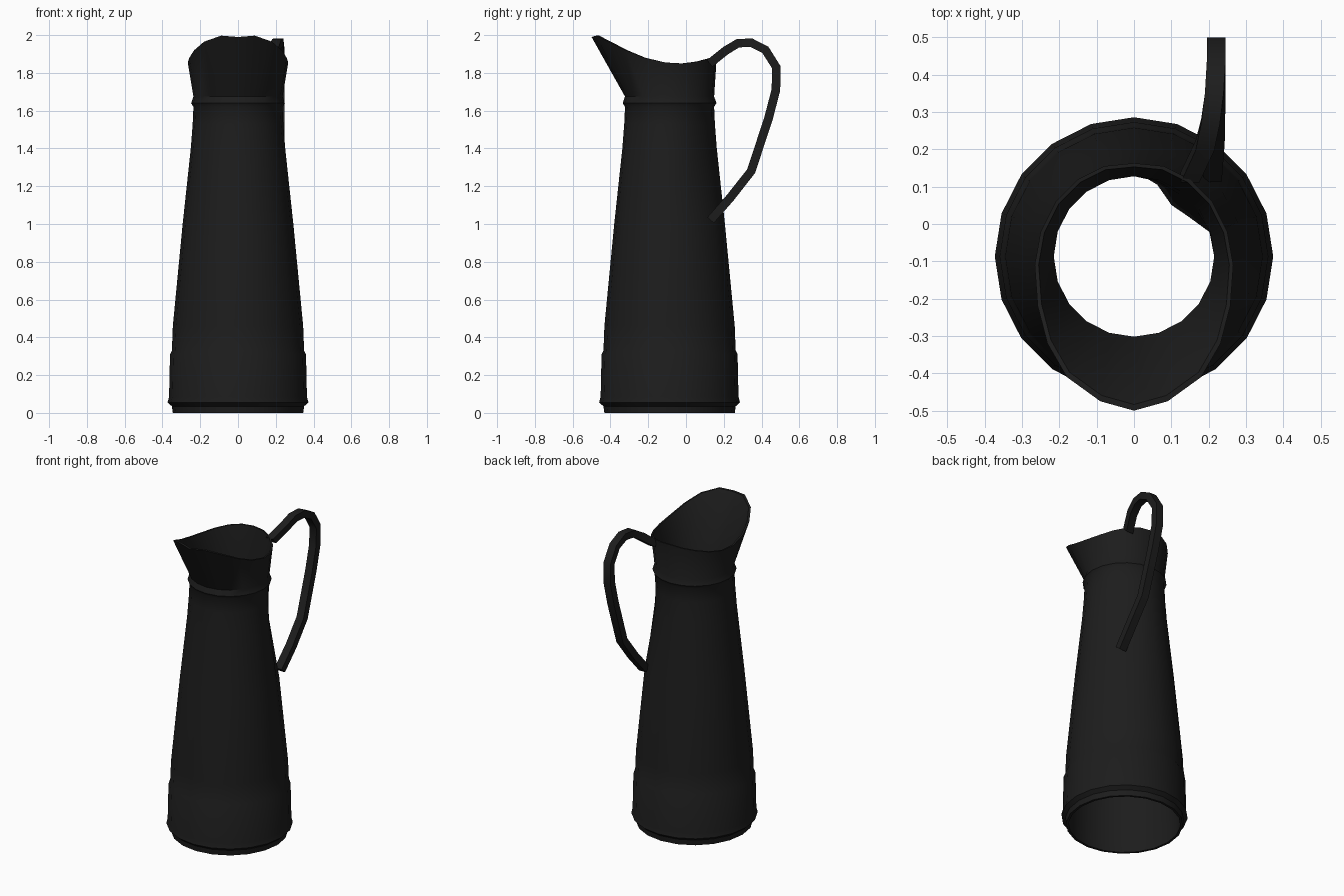
import bpy, bmesh, math
from mathutils import Vector

if "Cube" in bpy.data.objects:
    bpy.data.objects.remove(bpy.data.objects["Cube"])

SIDES = 20
CY = -0.087          # body axis position in y

metal = bpy.data.materials.new("black_enamel")
metal.diffuse_color = (0.012, 0.012, 0.012, 1)
metal.use_nodes = True
metal.node_tree.nodes["Principled BSDF"].inputs["Base Color"].default_value = metal.diffuse_color


def loft(name, rings, caps=False, closed=False, angle=35):
    """Skin a list of equal-sized point rings into one object."""
    bm = bmesh.new()
    vs = [[bm.verts.new(p) for p in ring] for ring in rings]
    n = len(vs[0])
    pairs = list(zip(vs, vs[1:]))
    if closed:
        pairs.append((vs[-1], vs[0]))
    for a, b in pairs:
        for i in range(n):
            j = (i + 1) % n
            bm.faces.new((a[i], a[j], b[j], b[i]))
    if caps:
        bm.faces.new(vs[0][::-1])
        bm.faces.new(vs[-1])
    bmesh.ops.recalc_face_normals(bm, faces=bm.faces)
    me = bpy.data.meshes.new(name)
    bm.to_mesh(me)
    bm.free()
    ob = bpy.data.objects.new(name, me)
    bpy.context.collection.objects.link(ob)
    me.materials.append(metal)
    bpy.ops.object.select_all(action='DESELECT')
    ob.select_set(True)
    bpy.context.view_layer.objects.active = ob
    bpy.ops.object.shade_smooth_by_angle(angle=math.radians(angle))
    return ob


def ring(r, z, dent=0.0):
    """Circle starting at the front, with a soft dent under the handle."""
    pts = []
    for i in range(SIDES):
        a = -math.pi / 2 + 2 * math.pi * i / SIDES
        d = abs(math.degrees(a) - 48)
        rr = r - dent * max(0, 1 - d / 40)
        pts.append(Vector((rr * math.cos(a), CY + rr * math.sin(a), z)))
    return pts


# Pouring rim: half outline from spout tip to back, then mirrored
half = [(0, -.5, 1.99), (.09, -.475, 1.997), (.18, -.41, 1.965),
        (.232, -.32, 1.92), (.258, -.22, 1.88), (.266, -.11, 1.855),
        (.25, -.02, 1.85), (.21, .06, 1.86), (.15, .12, 1.875),
        (.08, .155, 1.885), (0, .163, 1.89)]
rim = [Vector(p) for p in half]
rim += [Vector((-p[0], p[1], p[2])) for p in half[-2:0:-1]]
rim_in = [Vector((p.x * .96, CY + (p.y - CY) * .96, p.z)) for p in rim]

# Body: outer wall up to the rim, inner wall back down, open at the foot
outer = [(.345, 0, 0), (.35, .035, 0), (.373, .055, 0), (.365, .085, 0),
         (.36, .31, 0), (.35, .33, 0), (.345, .46, 0), (.293, 1.0, 0),
         (.25, 1.4, .03), (.24, 1.53, .015), (.236, 1.62, 0),
         (.248, 1.64, 0), (.236, 1.675, 0)]
inner = [(.215, 1.675, 0), (.215, 1.6, .01), (.23, 1.4, .07),
         (.275, 1.0, 0), (.327, .46, 0), (.335, .06, 0), (.33, 0, 0)]
loft("jug_body", [ring(*p) for p in outer] + [rim, rim_in]
     + [ring(*p) for p in inner], closed=True)

# Handle: rectangular strip swept along a looping path
path = [(.15, .125, 1.85), (.19, .21, 1.918), (.205, .275, 1.957),
        (.215, .345, 1.96), (.22, .42, 1.922), (.22, .478, 1.83),
        (.22, .476, 1.71), (.22, .437, 1.56), (.22, .345, 1.28),
        (.218, .235, 1.14), (.21, .13, 1.02)]
path = [Vector(p) for p in path]
sections = []
for i, p in enumerate(path):
    t = (path[min(i + 1, len(path) - 1)] - path[max(i - 1, 0)]).normalized()
    side = Vector((1, 0, 0))
    out = t.cross(side).normalized()
    sections.append([p + side * (sx * .025) + out * (so * .023)
                     for sx, so in ((-1, -1), (1, -1), (1, 1), (-1, 1))])
loft("handle", sections, caps=True)
